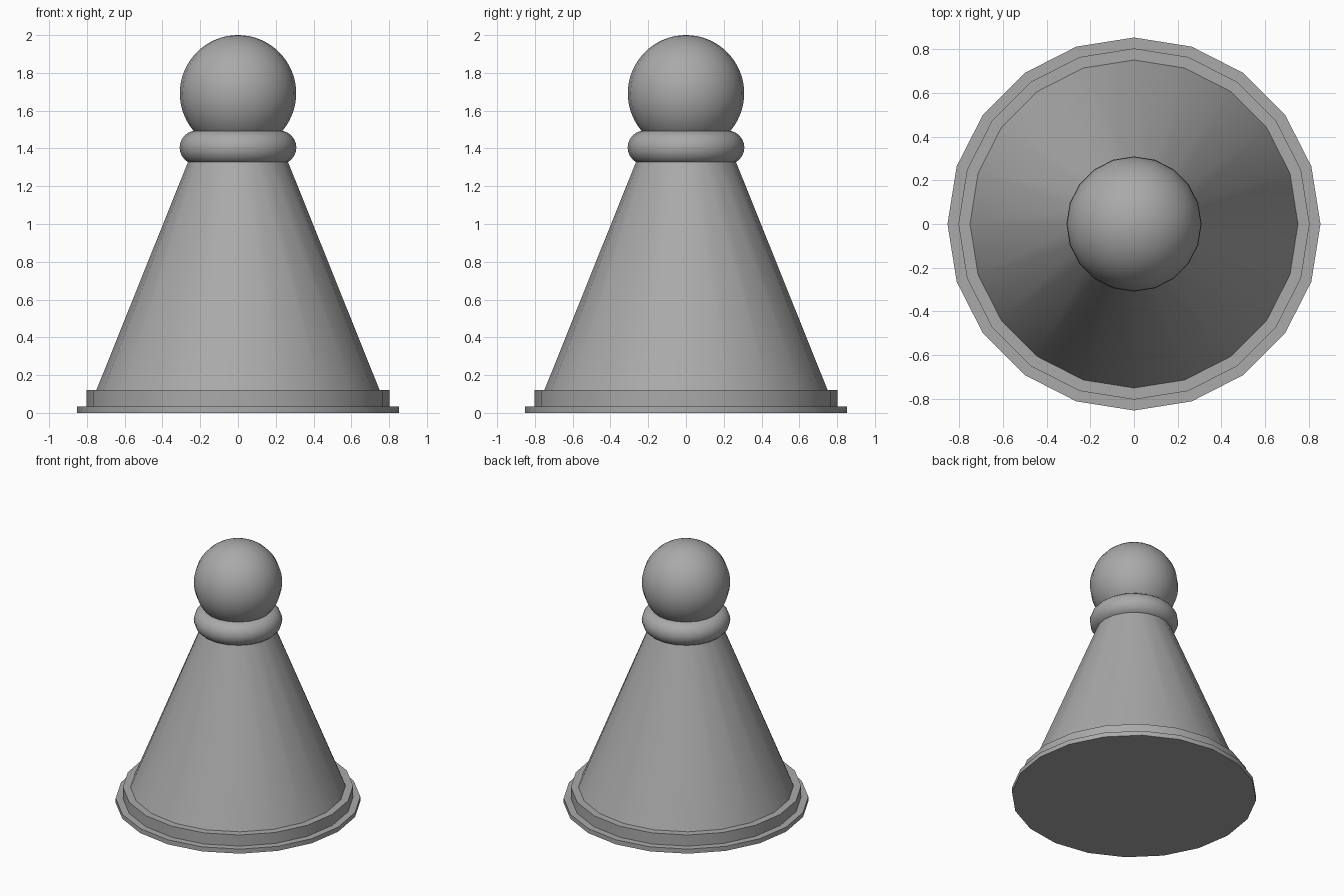
import bpy
import math

SIDES = 20

cube = bpy.data.objects.get("Cube")
if cube:
    bpy.data.objects.remove(cube, do_unlink=True)

grey = bpy.data.materials.new("plain grey")
grey.use_nodes = True
colour = (0.4, 0.4, 0.4, 1)
grey.diffuse_color = colour
grey.node_tree.nodes["Principled BSDF"].inputs["Base Color"].default_value = colour


def finish(name):
    """Name, colour and smooth the part just added."""
    part = bpy.context.object
    part.name = name
    part.data.materials.append(grey)
    bpy.ops.object.shade_smooth_by_angle(angle=math.radians(30))
    return part


def frustum(name, bottom, top, z0, z1):
    """Upright tapered or straight round part with a corner on each axis."""
    bpy.ops.mesh.primitive_cone_add(vertices=SIDES, radius1=bottom, radius2=top,
                                    depth=z1 - z0, location=(0, 0, (z0 + z1) / 2))
    return finish(name)


# Stepped base
frustum("base_rim", 0.853, 0.853, 0, 0.035)
frustum("base_plinth", 0.803, 0.803, 0.035, 0.12)

# Tapered body, its top hidden inside the collar
frustum("body", 0.75, 0.236, 0.12, 1.4)

# Rounded collar
bpy.ops.mesh.primitive_torus_add(major_segments=SIDES, minor_segments=24,
                                 major_radius=0.219, minor_radius=0.09,
                                 location=(0, 0, 1.405))
finish("collar")

# Round head
bpy.ops.mesh.primitive_uv_sphere_add(segments=SIDES, ring_count=32, radius=0.308,
                                     location=(0, 0, 1.692))
finish("head")
